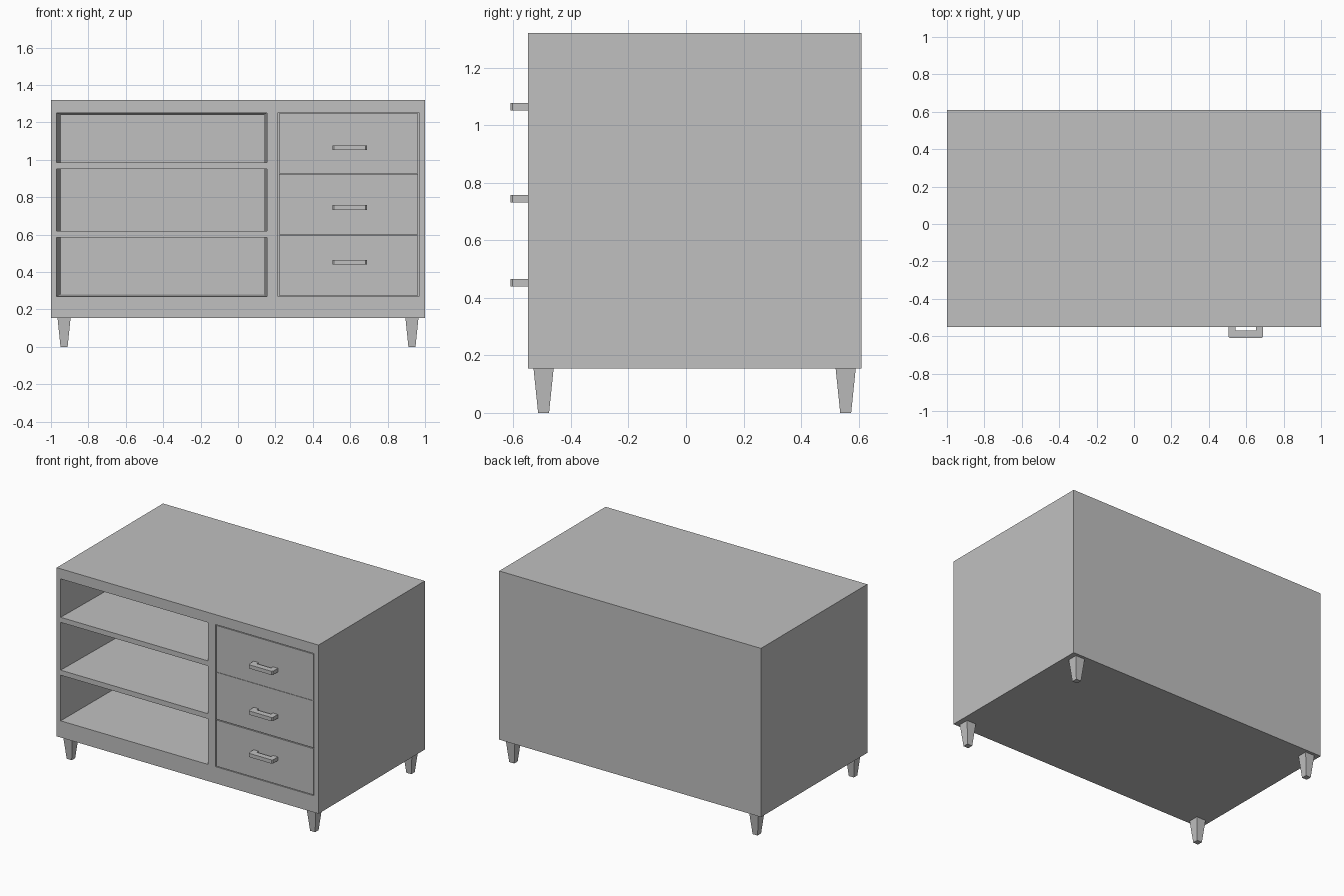
import bpy
import bmesh
from mathutils import Vector

cube = bpy.data.objects.get("Cube")
if cube:
    bpy.data.objects.remove(cube, do_unlink=True)

FRONT, BACK = -0.55, 0.61
BASE, TOP = 0.155, 1.32

grey = bpy.data.materials.new("plain grey")
grey.use_nodes = True
grey.diffuse_color = (0.53, 0.53, 0.53, 1)
grey.node_tree.nodes["Principled BSDF"].inputs["Base Color"].default_value = grey.diffuse_color


def add_loft(bm, start, end):
    """Solid between two matching rings of points."""
    a = [bm.verts.new(p) for p in start]
    b = [bm.verts.new(p) for p in end]
    bm.faces.new(a)
    bm.faces.new(b[::-1])
    for i in range(len(a)):
        j = (i + 1) % len(a)
        bm.faces.new((a[j], a[i], b[i], b[j]))


def finish(name, bm):
    bmesh.ops.recalc_face_normals(bm, faces=bm.faces)
    mesh = bpy.data.meshes.new(name)
    bm.to_mesh(mesh)
    bm.free()
    mesh.materials.append(grey)
    obj = bpy.data.objects.new(name, mesh)
    bpy.context.collection.objects.link(obj)
    return obj


def rect_xz(x0, x1, z0, z1, y):
    return [Vector(p) for p in ((x0, y, z0), (x1, y, z0), (x1, y, z1), (x0, y, z1))]


def rect_xy(x, y, half, z):
    return [Vector((x + sx * half, y + sy * half, z))
            for sx, sy in ((-1, -1), (1, -1), (1, 1), (-1, 1))]


# Cabinet body, a solid box to be hollowed
bm = bmesh.new()
add_loft(bm, rect_xz(-1, 1, BASE, TOP, FRONT), rect_xz(-1, 1, BASE, TOP, BACK))
body = finish("cabinet_body", bm)

# Cutter: three slightly tapering shelf openings and the drawer bay
bm = bmesh.new()
LIP, DEEP = FRONT - 0.002, BACK - 0.025
openings = ((0.27, 0.585, 0.28, 0.585), (0.62, 0.95, 0.62, 0.95), (0.985, 1.25, 0.985, 1.24))
for z0, z1, back_z0, back_z1 in openings:
    add_loft(bm, rect_xz(-0.97, 0.155, z0, z1, LIP),
             rect_xz(-0.947, 0.138, back_z0, back_z1, DEEP))
add_loft(bm, rect_xz(0.215, 0.967, 0.27, 1.252, LIP),
         rect_xz(0.215, 0.967, 0.27, 1.252, DEEP))
cutter = finish("opening_cutter", bm)
cutter.hide_render = True

cut = body.modifiers.new("openings", 'BOOLEAN')
cut.operation = 'DIFFERENCE'
cut.solver = 'EXACT'
cut.object = cutter
bpy.context.view_layer.objects.active = body
bpy.ops.object.modifier_apply(modifier=cut.name)
bpy.data.objects.remove(cutter, do_unlink=True)

# Drawers with thin gaps, each with a bracket handle
HANDLE_PROFILE = ((0.505, FRONT), (0.505, -0.603), (0.512, -0.61), (0.683, -0.61),
                  (0.69, -0.603), (0.69, FRONT), (0.652, FRONT), (0.652, -0.57),
                  (0.543, -0.57), (0.543, FRONT))
drawers = (("lower", 0.275, 0.594, 0.452), ("middle", 0.600, 0.924, 0.745),
           ("upper", 0.926, 1.247, 1.064))
for label, z0, z1, handle_z in drawers:
    bm = bmesh.new()
    add_loft(bm, rect_xz(0.220, 0.962, z0, z1, FRONT),
             rect_xz(0.220, 0.962, z0, z1, BACK - 0.1))
    finish(label + "_drawer", bm)

    bm = bmesh.new()
    add_loft(bm, [(x, y, handle_z - 0.013) for x, y in HANDLE_PROFILE],
             [(x, y, handle_z + 0.013) for x, y in HANDLE_PROFILE])
    finish(label + "_handle", bm)

# Four square tapered legs
for side, x in (("left", 0.93), ("right", -0.93)):
    for end, y in (("front", -0.495), ("back", 0.555)):
        bm = bmesh.new()
        add_loft(bm, rect_xy(x, y, 0.019, 0), rect_xy(x, y, 0.035, BASE))
        finish(f"{end}_{side}_leg", bm)
